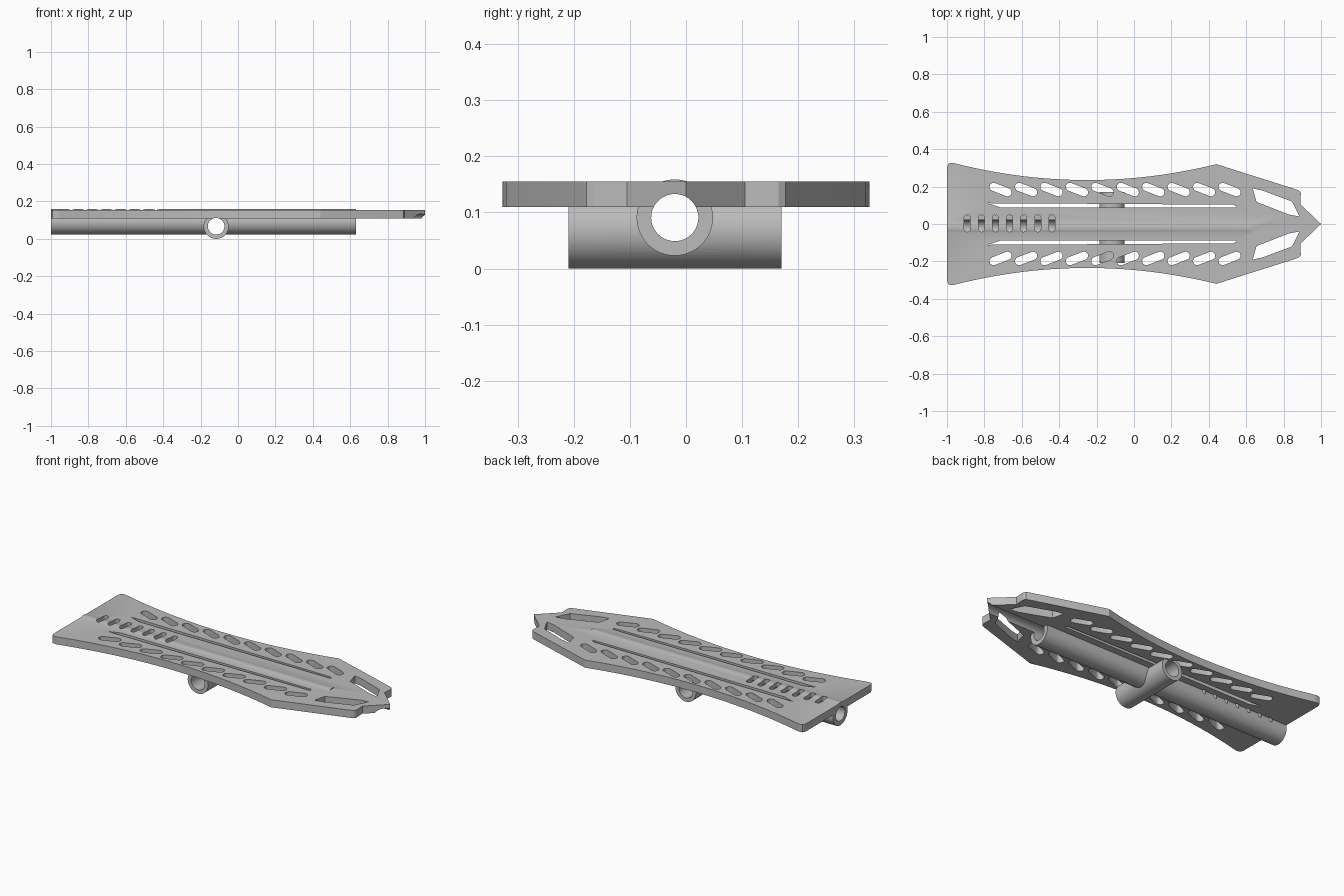
import bpy
import bmesh
import math
from mathutils import Vector

if "Cube" in bpy.data.objects:
    bpy.data.objects.remove(bpy.data.objects["Cube"], do_unlink=True)

grey = bpy.data.materials.new("plain grey")
grey.use_nodes = True
grey.diffuse_color = (0.5, 0.5, 0.5, 1)
grey.node_tree.nodes["Principled BSDF"].inputs["Base Color"].default_value = (0.5, 0.5, 0.5, 1)

BOTTOM, TOP = 0.11, 0.155
LONG_Y, LONG_Z = -0.02, 0.091
CROSS_X, CROSS_Z = -0.117, 0.067


def prisms(name, outlines, low, high):
    """One object holding an upright prism for each flat outline."""
    bm = bmesh.new()
    for outline in outlines:
        face = bm.faces.new([bm.verts.new((x, y, low)) for x, y in outline])
        new = bmesh.ops.extrude_face_region(bm, geom=[face])["geom"]
        moved = [v for v in new if isinstance(v, bmesh.types.BMVert)]
        bmesh.ops.translate(bm, verts=moved, vec=(0, 0, high - low))
    bmesh.ops.recalc_face_normals(bm, faces=bm.faces)
    mesh = bpy.data.meshes.new(name)
    bm.to_mesh(mesh)
    bm.free()
    mesh.materials.append(grey)
    obj = bpy.data.objects.new(name, mesh)
    bpy.context.collection.objects.link(obj)
    return obj


def rod(name, start, end, radius):
    a, b = Vector(start), Vector(end)
    bpy.ops.mesh.primitive_cylinder_add(vertices=64, radius=radius,
                                        depth=(b - a).length, location=(a + b) / 2)
    obj = bpy.context.object
    obj.name = name
    obj.rotation_euler = (b - a).to_track_quat("Z", "Y").to_euler()
    obj.data.materials.append(grey)
    return obj


def combine(target, other, operation):
    """Apply a boolean and discard the helper."""
    other.hide_render = True
    mod = target.modifiers.new("boolean", "BOOLEAN")
    mod.operation, mod.object, mod.solver = operation, other, "EXACT"
    bpy.context.view_layer.objects.active = target
    bpy.ops.object.modifier_apply(modifier=mod.name)
    bpy.data.objects.remove(other, do_unlink=True)


def capsule(cx, cy, half, radius, angle):
    """Rounded slot outline with its long axis at the given angle."""
    points = []
    for side in (1, -1):
        for i in range(9):
            t = angle + (0 if side > 0 else math.pi) - math.pi / 2 + math.pi * i / 8
            points.append((cx + side * half * math.cos(angle) + radius * math.cos(t),
                           cy + side * half * math.sin(angle) + radius * math.sin(t)))
    return points


def both_sides(outlines):
    return outlines + [[(x, -y) for x, y in o] for o in outlines]


# Deck outline: pointed nose, straight shoulders, waisted sides, rounded tail
half = [(0.89, 0.105), (0.892, 0.165), (0.885, 0.177), (0.87, 0.184), (0.44, 0.32)]
for i in range(1, 33):
    x = 0.44 - 1.39 * i / 32
    half.append((x, 0.235 + 0.178 * (x + 0.25) ** 2))
half += [(-0.975, 0.327), (-0.992, 0.322), (-1, 0.305)]
deck = prisms("deck", [[(1, 0)] + half + [(x, -y) for x, y in reversed(half)]], BOTTOM, TOP)

# Openings in the deck
slots = [capsule(-0.713 + 0.136 * i, 0.184, 0.04, 0.022, math.radians(-21)) for i in range(10)]
long_slot = [(-0.78, 0.111), (-0.71, 0.087), (0.54, 0.087), (0.548, 0.095),
             (0.53, 0.103), (-0.2, 0.108)]
nose_window = [(0.635, 0.19), (0.69, 0.178), (0.845, 0.12), (0.885, 0.04),
               (0.83, 0.05), (0.655, 0.118)]
combine(deck, prisms("deck_cutter", both_sides(slots + [long_slot, nose_window]), 0.0, 0.3),
        "DIFFERENCE")

# Lengthwise and crosswise tubes
combine(deck, rod("long_tube", (-1, LONG_Y, LONG_Z), (0.63, LONG_Y, LONG_Z), 0.068), "UNION")
combine(deck, rod("cross_tube", (CROSS_X, -0.209, CROSS_Z), (CROSS_X, 0.17, CROSS_Z), 0.067),
        "UNION")

# Bores run clear through, grooving the underside of the nose
combine(deck, rod("long_bore", (-1.2, LONG_Y, LONG_Z), (1.2, LONG_Y, LONG_Z), 0.042),
        "DIFFERENCE")
combine(deck, rod("cross_bore", (CROSS_X, -0.5, CROSS_Z), (CROSS_X, 0.5, CROSS_Z), 0.0445),
        "DIFFERENCE")

# Row of vents opening into the long bore
vents = [capsule(-0.892 + 0.0755 * i, 0.004, 0.03, 0.016, math.pi / 2) for i in range(7)]
combine(deck, prisms("vent_cutter", vents, LONG_Z, 0.3), "DIFFERENCE")

# Smooth tubes, crisp edges
deck.name = "deck_with_tubes"
bpy.ops.object.select_all(action="DESELECT")
deck.select_set(True)
bpy.context.view_layer.objects.active = deck
bpy.ops.object.shade_smooth_by_angle(angle=math.radians(30))
